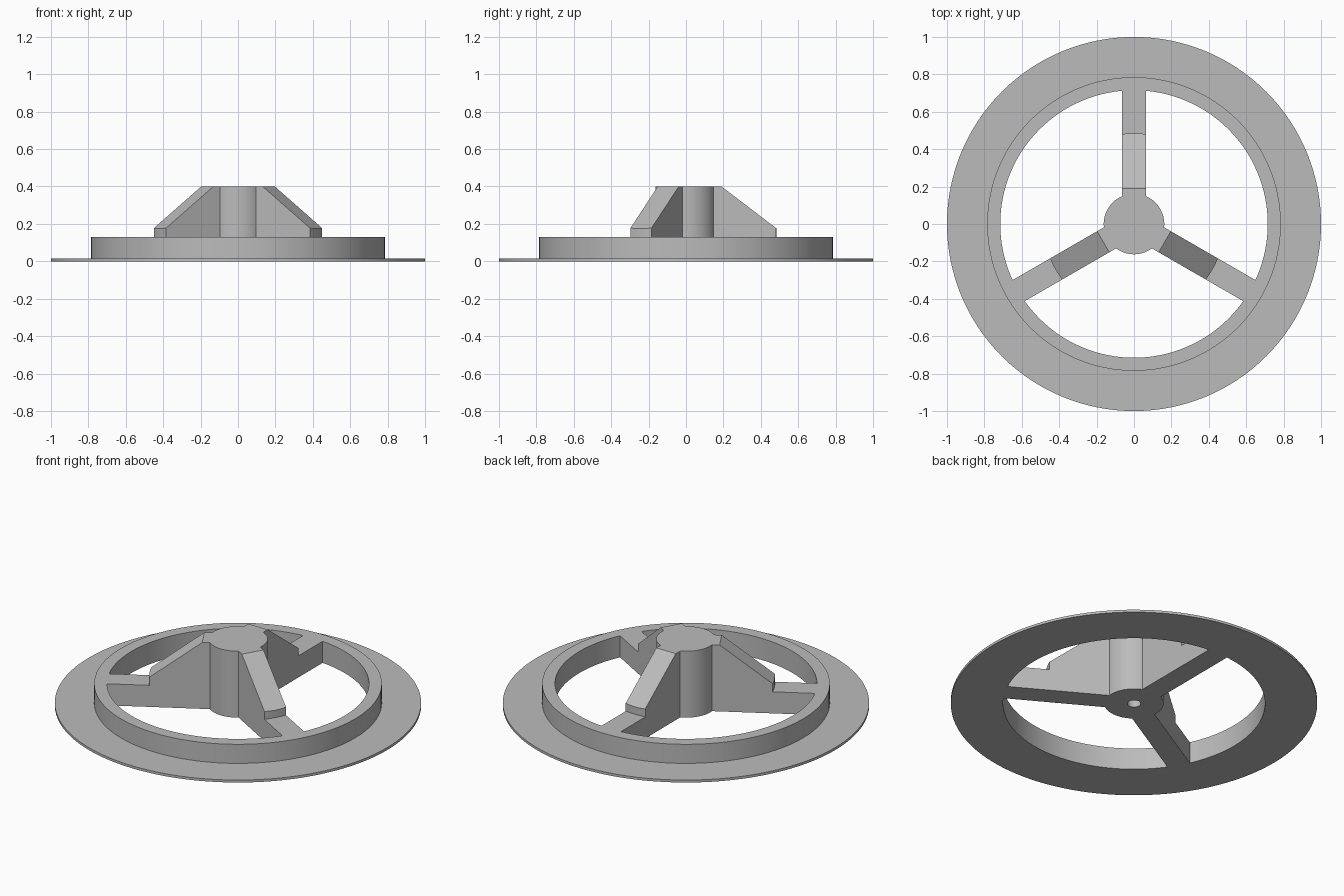
import bpy, bmesh, math
from mathutils import Matrix

cube = bpy.data.objects.get("Cube")
if cube:
    bpy.data.objects.remove(cube, do_unlink=True)

grey = bpy.data.materials.new("plain_grey")
grey.use_nodes = True
colour = (0.5, 0.5, 0.5, 1)
grey.diffuse_color = colour
grey.node_tree.nodes["Principled BSDF"].inputs["Base Color"].default_value = colour

HUB_R, RIM_IN, RIM_OUT, RIM_H, HUB_H = 0.162, 0.715, 0.785, 0.13, 0.4
SEGMENTS = 128


def finish(name, bm):
    bmesh.ops.remove_doubles(bm, verts=bm.verts, dist=1e-5)
    bmesh.ops.recalc_face_normals(bm, faces=bm.faces)
    mesh = bpy.data.meshes.new(name)
    bm.to_mesh(mesh)
    bm.free()
    mesh.materials.append(grey)
    obj = bpy.data.objects.new(name, mesh)
    bpy.context.collection.objects.link(obj)
    bpy.ops.object.select_all(action='DESELECT')
    obj.select_set(True)
    bpy.context.view_layer.objects.active = obj
    bpy.ops.object.shade_smooth_by_angle(angle=math.radians(25))
    return obj


def lathe(name, profile, closed):
    """Revolve an (r, z) profile about the vertical axis."""
    bm = bmesh.new()
    verts = [bm.verts.new((r, 0, z)) for r, z in profile]
    edges = [bm.edges.new(pair) for pair in zip(verts, verts[1:])]
    if closed:
        edges.append(bm.edges.new((verts[-1], verts[0])))
    bmesh.ops.spin(bm, geom=verts + edges, cent=(0, 0, 0), axis=(0, 0, 1),
                   angle=math.tau, steps=SEGMENTS, use_duplicate=False)
    return finish(name, bm)


# Thin flange with the raised rim
lathe("flanged_rim", [(RIM_IN, 0), (1, 0), (1, 0.015), (RIM_OUT, 0.015),
                      (RIM_OUT, RIM_H), (RIM_IN, RIM_H)], True)

# Central hub with a blind shaft hole underneath
lathe("hub", [(0, 0.3), (0.037, 0.3), (0.037, 0), (HUB_R, 0),
              (HUB_R, HUB_H), (0, HUB_H)], False)


def spoke_section(x):
    """Outline of a spoke and its sloping gusset at sideways offset x."""
    def arc(r):
        return math.sqrt(r * r - x * x)
    inner, step, outer = arc(HUB_R - 0.001), arc(0.485), arc(RIM_IN + 0.001)
    slope_z = HUB_H - (step - 0.19) * 0.763
    return [(inner, 0), (inner, RIM_H), (inner, HUB_H), (0.19, HUB_H),
            (step, slope_z), (step, RIM_H), (outer, RIM_H), (outer, 0)]


# Three spokes, lofted across their width so the ends follow the circles
for i, name in enumerate(["back_spoke", "right_spoke", "left_spoke"]):
    bm = bmesh.new()
    rows = []
    for k in range(9):
        x = 0.065 * (k / 4 - 1)
        rows.append([bm.verts.new((x, y, z)) for y, z in spoke_section(x)])
    for a, b in zip(rows, rows[1:]):
        for j in range(len(a)):
            n = (j + 1) % len(a)
            bm.faces.new((a[j], a[n], b[n], b[j]))
    bm.faces.new(rows[0])
    bm.faces.new(rows[-1])
    bm.transform(Matrix.Rotation(i * math.tau / 3, 4, 'Z'))
    finish(name, bm)
